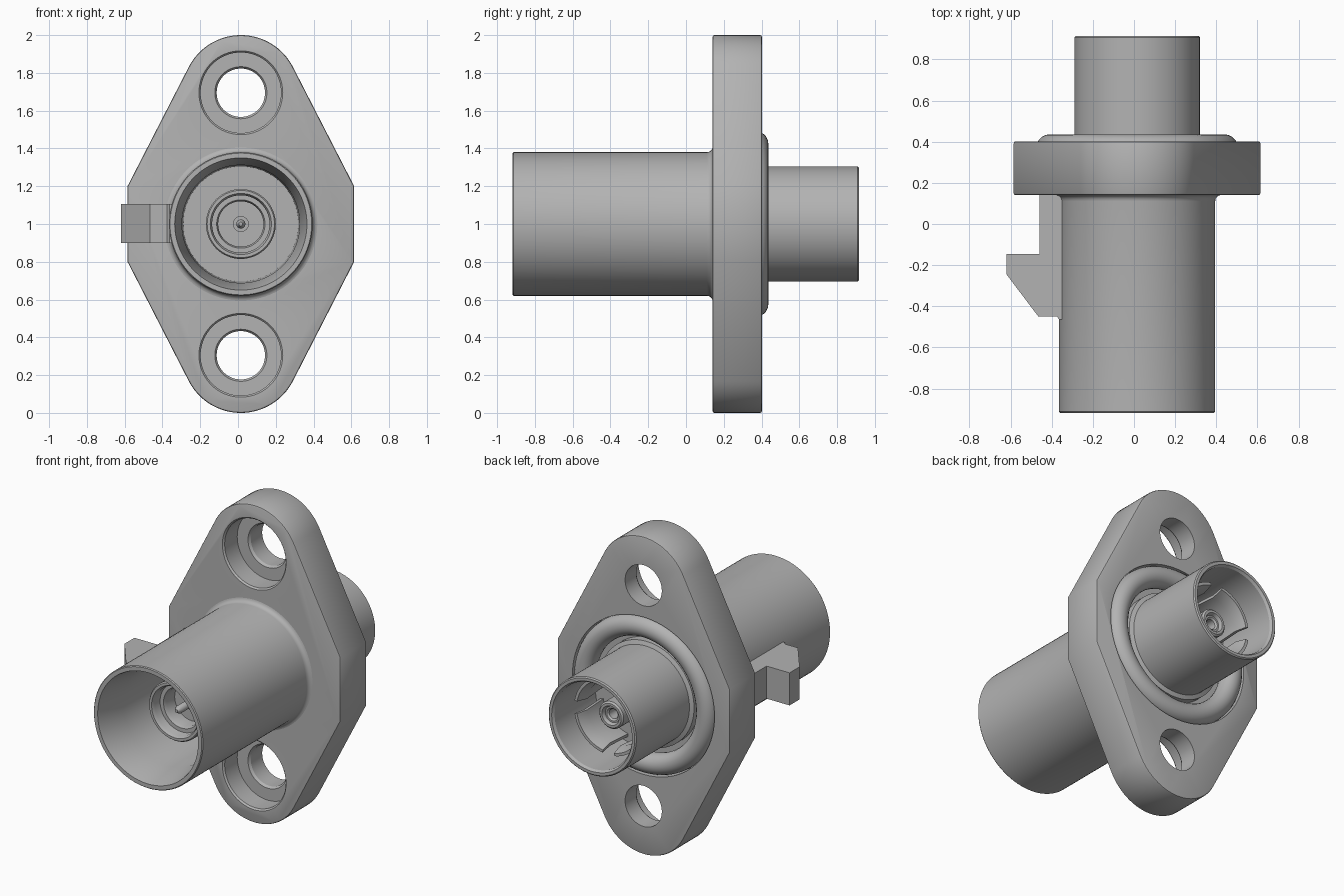
import bpy, bmesh, math
from math import sin, cos, pi, radians

AX, AZ = 0.015, 1.0          # main axis, running along y

if "Cube" in bpy.data.objects:
    bpy.data.objects.remove(bpy.data.objects["Cube"])

grey = bpy.data.materials.new("mid grey")
grey.use_nodes = True
grey.diffuse_color = (0.45, 0.45, 0.45, 1)
grey.node_tree.nodes["Principled BSDF"].inputs["Base Color"].default_value = (0.45, 0.45, 0.45, 1)


def finish(name, bm, smooth=True):
    bmesh.ops.remove_doubles(bm, verts=bm.verts, dist=1e-5)
    bmesh.ops.recalc_face_normals(bm, faces=bm.faces)
    me = bpy.data.meshes.new(name)
    bm.to_mesh(me)
    bm.free()
    me.materials.append(grey)
    ob = bpy.data.objects.new(name, me)
    bpy.context.collection.objects.link(ob)
    if smooth:
        shade(ob)
    return ob


def activate(ob):
    bpy.ops.object.select_all(action='DESELECT')
    ob.select_set(True)
    bpy.context.view_layer.objects.active = ob


def shade(ob):
    activate(ob)
    bpy.ops.object.shade_smooth_by_angle(angle=radians(30))


def lathe(name, profile, z=AZ, start=0, sweep=2 * pi, steps=96):
    """Revolve a closed (radius, y) outline about the y direction."""
    bm = bmesh.new()
    full = sweep > 6.28
    rings = []
    for i in range(steps if full else steps + 1):
        a = start + sweep * i / steps
        rings.append([bm.verts.new((AX + r * cos(a), y, z + r * sin(a))) for r, y in profile])
    n = len(profile)
    pairs = list(zip(rings, rings[1:])) + ([(rings[-1], rings[0])] if full else [])
    for p, q in pairs:
        for j in range(n):
            k = (j + 1) % n
            if profile[j][0] == 0 and profile[k][0] == 0:
                continue
            bm.faces.new((p[j], p[k], q[k], q[j]))
    if not full:
        bm.faces.new(rings[0])
        bm.faces.new(rings[-1])
    bmesh.ops.dissolve_degenerate(bm, edges=bm.edges, dist=1e-6)
    return finish(name, bm)


def prism(name, points, vec, smooth=True):
    bm = bmesh.new()
    f = bm.faces.new([bm.verts.new(p) for p in points])
    ext = bmesh.ops.extrude_face_region(bm, geom=[f])
    bmesh.ops.translate(bm, vec=vec, verts=[v for v in ext["geom"] if isinstance(v, bmesh.types.BMVert)])
    return finish(name, bm, smooth)


# Flange plate: hexagonal outline with tangent rounded ends
W, H, C, R = 0.6, 0.2, 0.69, 0.31
tangent = math.acos(R / math.hypot(W, C - H)) - math.atan2(C - H, W)
arc = [tangent + (pi - 2 * tangent) * i / 32 for i in range(33)]
half = [(W, H)] + [(R * cos(a), C + R * sin(a)) for a in arc] + [(-W, H)]
outline = half + [(-x, -z) for x, z in half]
flange = prism("flange", [(AX + x, 0.14, AZ + z) for x, z in outline], (0, 0.262, 0), False)
bev = flange.modifiers.new("edge", 'BEVEL')
bev.width, bev.segments, bev.limit_method, bev.angle_limit = 0.01, 2, 'ANGLE', radians(60)

# Counterbored bolt holes, centre bore and seal groove
cutters = [lathe("hole_cutter", [(0, 0.1), (0.222, 0.1), (0.222, 0.14), (0.213, 0.15), (0.213, 0.275),
                                 (0.138, 0.275), (0.128, 0.29), (0.128, 0.5), (0, 0.5)], AZ + s * 0.695, steps=64)
           for s in (-1, 1)]
cutters.append(lathe("centre_cutter", [(0, 0.1), (0.375, 0.1), (0.375, 0.32), (0.495, 0.32),
                                       (0.495, 0.5), (0, 0.5)]))
for c in cutters:
    m = flange.modifiers.new("cut", 'BOOLEAN')
    m.operation, m.solver, m.object = 'DIFFERENCE', 'EXACT', c
activate(flange)
for m in list(flange.modifiers):
    bpy.ops.object.modifier_apply(modifier=m.name)
for c in cutters:
    bpy.data.objects.remove(c)
shade(flange)

# Barrel: front socket, web and rear socket in one turned body
fillet = [(0.41 - 0.03 * cos(a), 0.111 + 0.03 * sin(a)) for a in (0, pi / 8, pi / 4, 3 * pi / 8, pi / 2)]
lathe("barrel", [(0, 0.05), (0.305, 0.05), (0.312, -0.72), (0.345, -0.9), (0.35, -0.918), (0.375, -0.918),
                 (0.38, -0.912)] + fillet +
      [(0.41, 0.15), (0.38, 0.16), (0.38, 0.32), (0.33, 0.32), (0.33, 0.37), (0.305, 0.38),
       (0.305, 0.908), (0.298, 0.915), (0.28, 0.915), (0.27, 0.9), (0.265, 0.5), (0, 0.5)])

# Seal ring seated in the groove
lathe("seal_ring", [(0.425 + 0.065 * cos(2 * pi * i / 20), 0.371 + 0.065 * sin(2 * pi * i / 20))
                    for i in range(20)])

# Front coaxial contact: shell, insulator and pin
lathe("front_shell", [(0.185, 0.06), (0.185, -0.64), (0.178, -0.65), (0.162, -0.65), (0.152, -0.63),
                      (0.152, 0.06)], steps=64)
lathe("front_insulator", [(0, 0.06), (0.155, 0.06), (0.155, -0.58), (0.128, -0.58), (0.12, -0.56),
                          (0.12, -0.48), (0.042, -0.48), (0.042, -0.5), (0, -0.5)], steps=64)
lathe("front_pin", [(0, -0.48), (0.024, -0.48), (0.024, -0.61), (0.01, -0.635), (0, -0.635)], steps=24)

# Rear contact: hollow centre sleeve with spring fingers around it
lathe("rear_sleeve", [(0.085, 0.49), (0.085, 0.72), (0.075, 0.73), (0.06, 0.73), (0.05, 0.71),
                      (0.05, 0.49)], steps=48)
lathe("rear_socket", [(0.03, 0.49), (0.03, 0.7), (0.04, 0.71), (0.052, 0.71), (0.052, 0.49)], steps=32)
for k in range(4):
    lathe("spring_finger", [(0.215, 0.49), (0.2, 0.68), (0.222, 0.75), (0.24, 0.75), (0.222, 0.68),
                            (0.235, 0.49)], start=k * pi / 2 + radians(10), sweep=radians(70), steps=16)

# Latch key on the right side of the barrel
key = [(-0.3, 0.15), (-0.46, 0.15), (-0.46, -0.145), (-0.62, -0.145), (-0.62, -0.245),
       (-0.465, -0.45), (-0.375, -0.45), (-0.363, -0.465), (-0.34, -0.465), (-0.34, 0.0), (-0.3, 0.07)]
prism("latch_key", [(x, y, AZ - 0.1) for x, y in key], (0, 0, 0.205), False)
